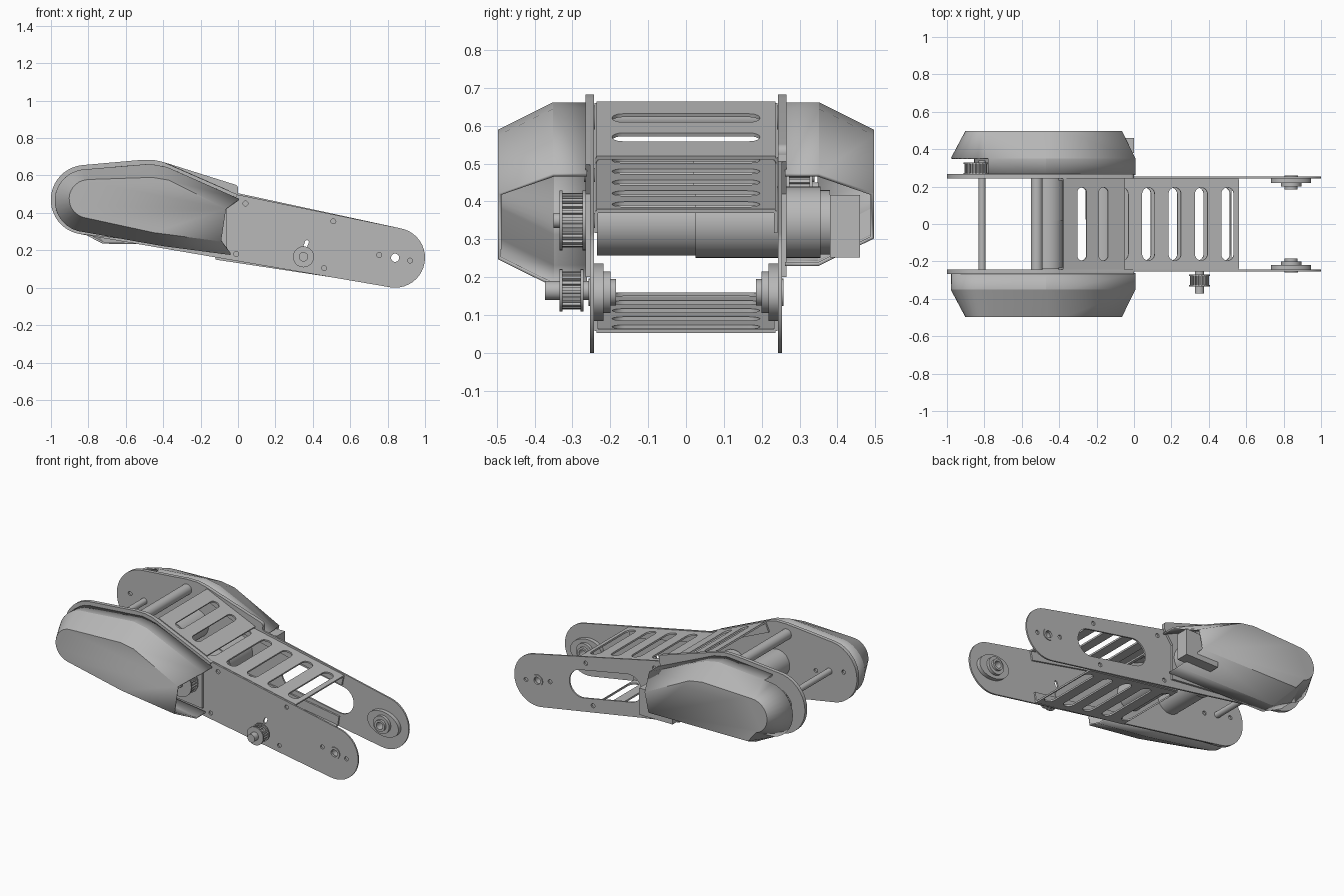
import bpy, bmesh
from math import sin, cos, pi, atan, atan2, radians, hypot

if "Cube" in bpy.data.objects:
    bpy.data.objects.remove(bpy.data.objects["Cube"])

grey = bpy.data.materials.new("mid_grey")
grey.use_nodes = True
grey.diffuse_color = (0.48, 0.48, 0.48, 1)
grey.node_tree.nodes["Principled BSDF"].inputs["Base Color"].default_value = (0.48, 0.48, 0.48, 1)


def finish(ob, name):
    ob.name = name
    ob.data.materials.clear()
    ob.data.materials.append(grey)
    bpy.ops.object.select_all(action="DESELECT")
    ob.select_set(True)
    bpy.context.view_layer.objects.active = ob
    bpy.ops.object.shade_smooth_by_angle(angle=radians(14))
    return ob


def arc(cx, cz, r, a0, a1, n=20):
    steps = [radians(a0 + (a1 - a0) * i / n) for i in range(n + 1)]
    return [(cx + r * cos(a), cz + r * sin(a)) for a in steps]


def circle(cx, cz, r, n=32):
    return arc(cx, cz, r, 0, 360, n)[:-1]


def slot(cx, cy, length, width, angle=0):
    r, h = width / 2, (length - width) / 2
    pts = arc(h, 0, r, -90, 90, 16) + arc(-h, 0, r, 90, 270, 16)
    c, s = cos(angle), sin(angle)
    return [(cx + x * c - y * s, cy + x * s + y * c) for x, y in pts]


def sheet(name, loops, thick, loc, rot):
    """Flat sheet from an outline followed by its holes."""
    cu = bpy.data.curves.new(name, "CURVE")
    cu.dimensions, cu.fill_mode, cu.extrude = "2D", "BOTH", thick / 2
    for pts in loops:
        sp = cu.splines.new("POLY")
        sp.points.add(len(pts) - 1)
        for p, (x, y) in zip(sp.points, pts):
            p.co = (x, y, 0, 1)
        sp.use_cyclic_u = True
    ob = bpy.data.objects.new(name, cu)
    bpy.context.collection.objects.link(ob)
    ob.location, ob.rotation_euler = loc, rot
    bpy.ops.object.select_all(action="DESELECT")
    ob.select_set(True)
    bpy.context.view_layer.objects.active = ob
    bpy.ops.object.convert(target="MESH")
    return finish(bpy.context.object, name)


def upright(name, loops, y0, y1):
    return sheet(name, loops, abs(y1 - y0), (0, (y0 + y1) / 2, 0), (pi / 2, 0, 0))


def rod(name, x, z, r, y0, y1):
    bpy.ops.mesh.primitive_cylinder_add(vertices=40, radius=r, depth=abs(y1 - y0),
                                        location=(x, (y0 + y1) / 2, z), rotation=(pi / 2, 0, 0))
    return finish(bpy.context.object, name)


def box(name, size, loc, rot=(0, 0, 0)):
    bpy.ops.mesh.primitive_cube_add(size=1, location=loc, rotation=rot)
    ob = bpy.context.object
    ob.scale = size
    return finish(ob, name)


# Side plates with bolt holes, and raised rims the covers sit on
tilt = -atan2(0.31, 1.655)
left_end = arc(-0.815, 0.47, 0.186, 95, 260)
right_end = arc(0.84, 0.16, 0.16, -99, 79)
crest = [(-0.4, 0.672), (-0.45, 0.683), (-0.52, 0.683)]
slope = [(0.0, 0.497)] + crest
tab = [(0.0, 0.505)] + arc(-0.022, 0.53, 0.022, -20, 75, 8) + crest
holes = [circle(x, z, 0.013, 16) for x, z in
         [(0.04, 0.45), (0.51, 0.355), (0.46, 0.105), (-0.01, 0.18), (0.755, 0.175),
          (0.92, 0.145), (-0.91, 0.49), (-0.72, 0.45)]]
holes += [circle(0.84, 0.16, 0.024)]
adjuster = slot(0.365, 0.235, 0.04, 0.02, 1.2)
window = slot(0.375, 0.25, 0.5, 0.17, tilt)
for label, s, top, cut in (("front", -1, slope, adjuster), ("back", 1, tab, window)):
    upright(label + "_side_plate", [left_end + right_end + top] + holes + [cut], s * 0.243, s * 0.253)
    rim = left_end + [(-0.06, 0.2), (-0.06, 0.42)] + top
    upright(label + "_cover_rim", [rim, circle(-0.815, 0.47, 0.09)], s * 0.253, s * 0.266)


# Hollow covers, open at the inner end
def cover(name, side, low_edge, open_nose):
    wide = (arc(-0.812, 0.465, 0.163, 98, 255, 14) + low_edge
            + [(0.005, 0.47), (-0.38, 0.64), (-0.47, 0.657), (-0.78, 0.631)])
    low = [(x - 0.05, z + 0.07) for x, z in low_edge]
    face = (arc(-0.8, 0.475, 0.1, 98, 255, 14) + low
            + [(-0.065, 0.42), (-0.37, 0.572), (-0.46, 0.587), (-0.76, 0.577)])
    bm = bmesh.new()
    rings = [[bm.verts.new((x, side * y, z)) for x, z in pts]
             for y, pts in ((0.262, wide), (0.35, wide), (0.492, face))]
    n = len(wide)
    mouth = n - 5
    for k in range(2):
        for i in range(n):
            if i == mouth or (open_nose and k == 0 and (i < 14 or i == n - 1)):
                continue
            j = (i + 1) % n
            bm.faces.new((rings[k][i], rings[k][j], rings[k + 1][j], rings[k + 1][i]))
    bm.faces.new(rings[2])
    bmesh.ops.recalc_face_normals(bm, faces=bm.faces)
    me = bpy.data.meshes.new(name)
    bm.to_mesh(me)
    bm.free()
    ob = bpy.data.objects.new(name, me)
    bpy.context.collection.objects.link(ob)
    finish(ob, name)
    mod = ob.modifiers.new("wall", "SOLIDIFY")
    mod.thickness, mod.offset = 0.01, 0


cover("front_cover", -1, [(-0.4, 0.227), (-0.04, 0.18)], False)
cover("back_cover", 1, [(-0.72, 0.24), (-0.04, 0.235)], True)


# Slotted channels joining the plates
def channel(name, x0, z0, x1, z1, slots, width, lip):
    th = atan((z0 - z1) / (x1 - x0))
    h = hypot(x1 - x0, z1 - z0) / 2
    mid = ((x0 + x1) / 2, 0, (z0 + z1) / 2)
    edge = [(-h, -0.237), (h, -0.237), (h, 0.237), (-h, 0.237)]
    cuts = [slot((x - mid[0]) / cos(th), 0, 0.39, width, pi / 2) for x in slots]
    sheet(name, [edge] + cuts, 0.01, mid, (0, th, 0))
    for s in (-1, 1):
        box(name + "_flange", (2 * h, 0.01, 0.06),
            (mid[0] + lip * 0.03 * sin(th), s * 0.237, mid[2] + lip * 0.03 * cos(th)), (0, th, 0))


five = [-0.065 + 0.141 * i for i in range(5)]
channel("upper_channel", -0.38, 0.66, -0.05, 0.515, [-0.28, -0.165], 0.055, -1)
channel("middle_channel", -0.12, 0.515, 0.56, 0.375, five, 0.068, -1)
channel("lower_channel", -0.12, 0.155, 0.52, 0.058, [x - 0.02 for x in five], 0.068, 1)

# Drive motor passing through the back plate
rod("drive_motor_body", -0.165, 0.345, 0.088, -0.235, 0.03)
rod("drive_motor_gearbox", -0.165, 0.345, 0.094, 0.025, 0.355)
rod("drive_motor_collar", -0.165, 0.345, 0.085, 0.355, 0.38)
box("drive_motor_end_box", (0.23, 0.08, 0.165), (-0.115, 0.42, 0.335))
rod("drive_motor_shaft", -0.165, 0.35, 0.02, -0.23, -0.35)

# Nose motor held between the plates
rod("nose_motor_body", -0.46, 0.43, 0.083, -0.24, 0.025)
rod("nose_motor_gearbox", -0.46, 0.43, 0.088, 0.02, 0.243)
rod("nose_motor_shaft", -0.46, 0.43, 0.02, 0.24, 0.35)


# Toothed pulleys with end discs
def pulley(name, x, z, r, y0, y1, teeth):
    pts = [(x + (r - d) * cos(2 * pi * (i + f) / teeth), z + (r - d) * sin(2 * pi * (i + f) / teeth))
           for i in range(teeth) for f, d in ((0, 0), (0.5, 0), (0.55, 0.01), (0.95, 0.01))]
    upright(name + "_teeth", [pts], y0, y1)
    for y in (y0, y1):
        rod(name + "_disc", x, z, r + 0.006, y - 0.004, y + 0.004)


pulley("drive_motor_pulley", -0.165, 0.35, 0.073, -0.27, -0.33, 24)
pulley("axle_pulley", 0.35, 0.165, 0.05, -0.275, -0.33, 18)
pulley("nose_pulley", -0.84, 0.47, 0.065, 0.27, 0.325, 22)
pulley("nose_motor_pulley", -0.46, 0.43, 0.07, 0.27, 0.33, 22)
rod("axle_stub", 0.35, 0.165, 0.025, -0.24, -0.372)
rod("nose_shaft", -0.812, 0.47, 0.019, -0.27, 0.34)
rod("cross_tube", -0.52, 0.622, 0.032, -0.243, 0.243)

# Flanged bearings at the far end
for s, label in ((-1, "front"), (1, "back")):
    ring = [(0.84 + x * cos(tilt) - z * sin(tilt), 0.16 + x * sin(tilt) + z * cos(tilt))
            for x, z in [(0.108 * cos(a * pi / 20), 0.075 * sin(a * pi / 20)) for a in range(40)]]
    bore = circle(0.84, 0.16, 0.022)
    upright(label + "_bearing_flange", [ring, bore], s * 0.218, s * 0.243)
    upright(label + "_bearing_hub", [circle(0.84, 0.16, 0.055), bore], s * 0.2, s * 0.218)
    upright(label + "_bearing_collar", [circle(0.84, 0.16, 0.035), bore], s * 0.185, s * 0.2)
    upright(label + "_bearing_lip", [circle(0.84, 0.16, 0.036), bore], s * 0.253, s * 0.258)
